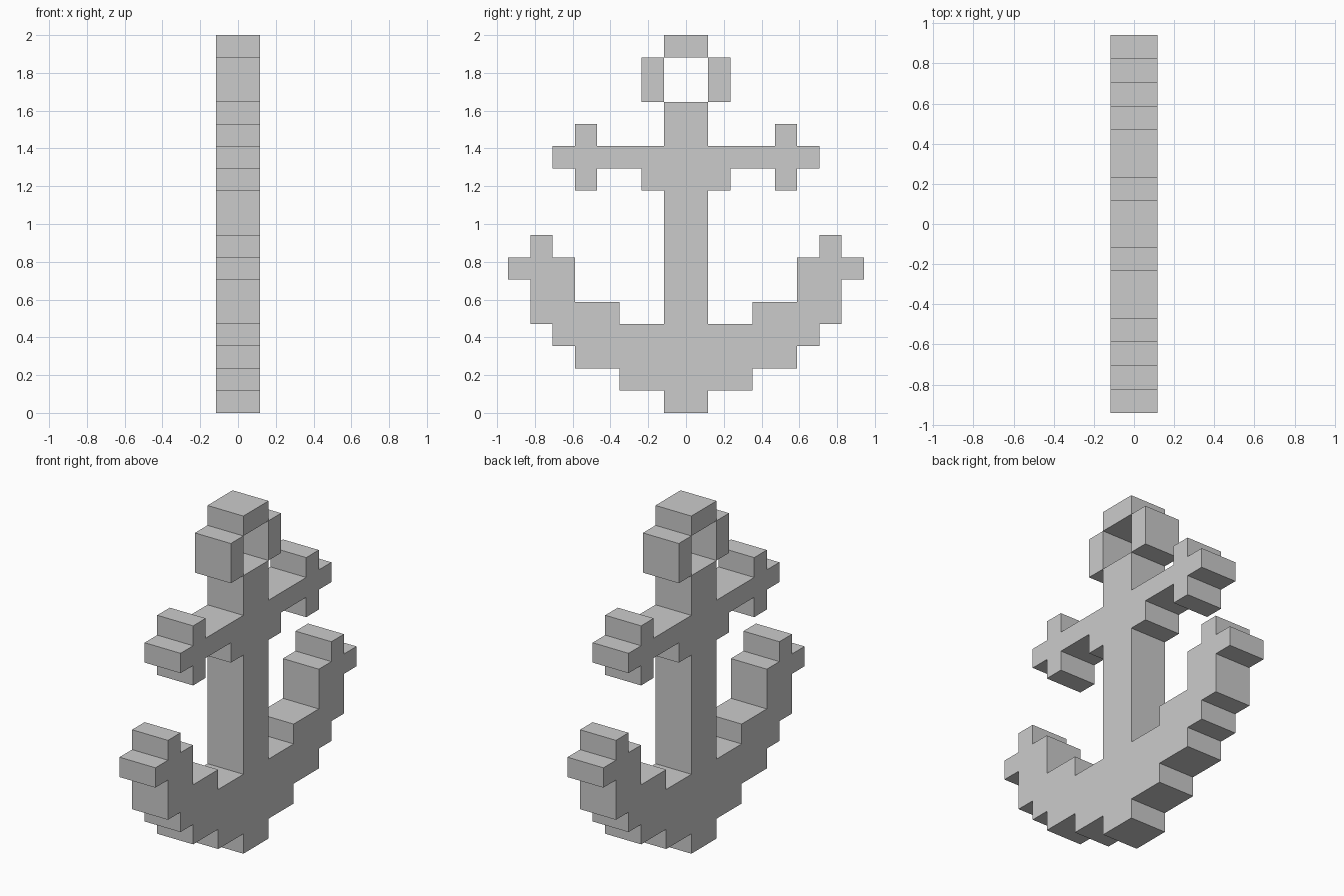
import bpy, bmesh

if "Cube" in bpy.data.objects:
    bpy.data.objects.remove(bpy.data.objects["Cube"])

U = 2 / 17  # one block of the stepped grid


def extrude_profile(name, outline):
    """Extrude a (y, z) outline, given in blocks, across x from -1 to +1."""
    bm = bmesh.new()
    face = bm.faces.new([bm.verts.new((-U, y * U, z * U)) for y, z in outline])
    ext = bmesh.ops.extrude_face_region(bm, geom=[face], use_keep_orig=True)
    moved = [v for v in ext["geom"] if isinstance(v, bmesh.types.BMVert)]
    bmesh.ops.translate(bm, verts=moved, vec=(2 * U, 0, 0))
    bmesh.ops.recalc_face_normals(bm, faces=bm.faces)
    mesh = bpy.data.meshes.new(name)
    bm.to_mesh(mesh)
    bm.free()
    obj = bpy.data.objects.new(name, mesh)
    bpy.context.collection.objects.link(obj)
    return obj


def block(name, y0, y1, z0, z1):
    return extrude_profile(name, [(y0, z0), (y1, z0), (y1, z1), (y0, z1)])


# Half outline, bottom to top: curved arm, fluke, shank, crossbar with knob
arm = [(1, 0), (1, 1), (3, 1), (3, 2), (5, 2), (5, 3), (6, 3), (6, 4), (7, 4)]
fluke = [(7, 6), (8, 6), (8, 7), (7, 7), (7, 8), (6, 8), (6, 7), (5, 7),
         (5, 5), (3, 5), (3, 4), (1, 4)]
crossbar = [(1, 10), (2, 10), (2, 11), (4, 11), (4, 10), (5, 10), (5, 11),
            (6, 11), (6, 12), (5, 12), (5, 13), (4, 13), (4, 12), (1, 12)]
half = arm + fluke + crossbar + [(1, 14)]

# Anchor body, mirrored about the shank
extrude_profile("anchor_body", half + [(-y, z) for y, z in reversed(half)])

# Ring at the top
block("ring_top", -1, 1, 16, 17)
block("ring_side_right", 1, 2, 14, 16)
block("ring_side_left", -2, -1, 14, 16)
